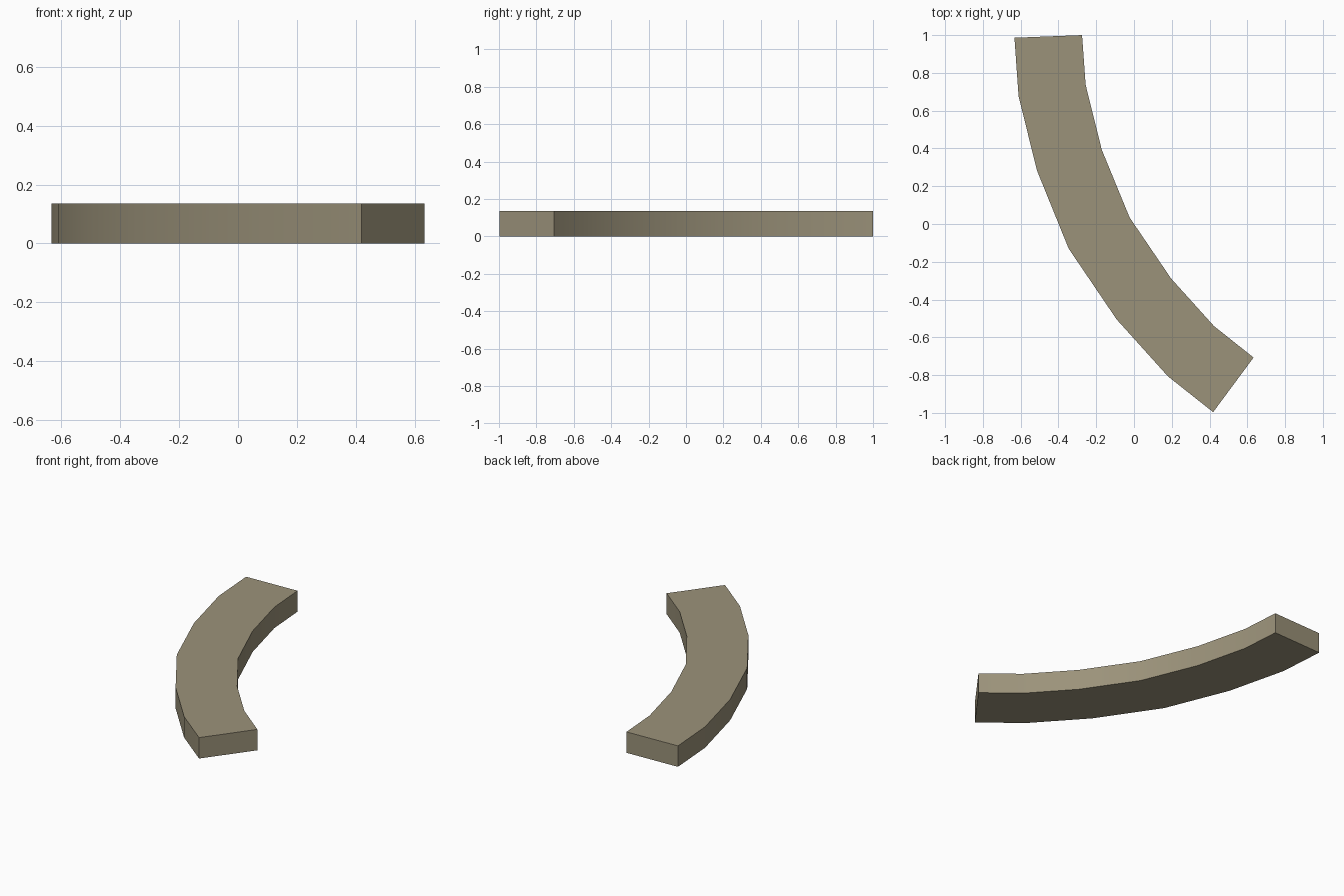
import bpy, bmesh, math

if "Cube" in bpy.data.objects:
    bpy.data.objects.remove(bpy.data.objects["Cube"])

HEIGHT = 0.135

# Matching stations along the two curved edges, from back to front
outer = [(-0.633, 0.986), (-0.611, 0.677), (-0.514, 0.284), (-0.346, -0.130),
         (-0.092, -0.505), (0.180, -0.807), (0.419, -0.996)]
inner = [(-0.275, 1.0), (-0.256, 0.737), (-0.171, 0.394), (-0.023, 0.034),
         (0.196, -0.288), (0.423, -0.540), (0.633, -0.707)]

mat = bpy.data.materials.new("warm grey stone")
mat.diffuse_color = (0.33, 0.29, 0.195, 1)
mat.use_nodes = True
mat.node_tree.nodes["Principled BSDF"].inputs["Base Color"].default_value = mat.diffuse_color

# Curved slab: one rectangular section per station, skinned lengthwise
bm = bmesh.new()
sections = []
for o, i in zip(outer, inner):
    sections.append([bm.verts.new((*p, z)) for p, z in
                     ((o, 0), (i, 0), (i, HEIGHT), (o, HEIGHT))])
for a, b in zip(sections, sections[1:]):
    for k in range(4):
        n = (k + 1) % 4
        bm.faces.new((a[k], a[n], b[n], b[k]))
bm.faces.new(sections[0])
bm.faces.new(sections[-1])
bmesh.ops.recalc_face_normals(bm, faces=bm.faces)

mesh = bpy.data.meshes.new("curved_slab")
bm.to_mesh(mesh)
bm.free()
mesh.materials.append(mat)
slab = bpy.data.objects.new("curved_slab", mesh)
bpy.context.collection.objects.link(slab)

# Smooth along the curve, sharp at the rims and ends
bpy.context.view_layer.objects.active = slab
slab.select_set(True)
bpy.ops.object.shade_smooth_by_angle(angle=math.radians(30))
